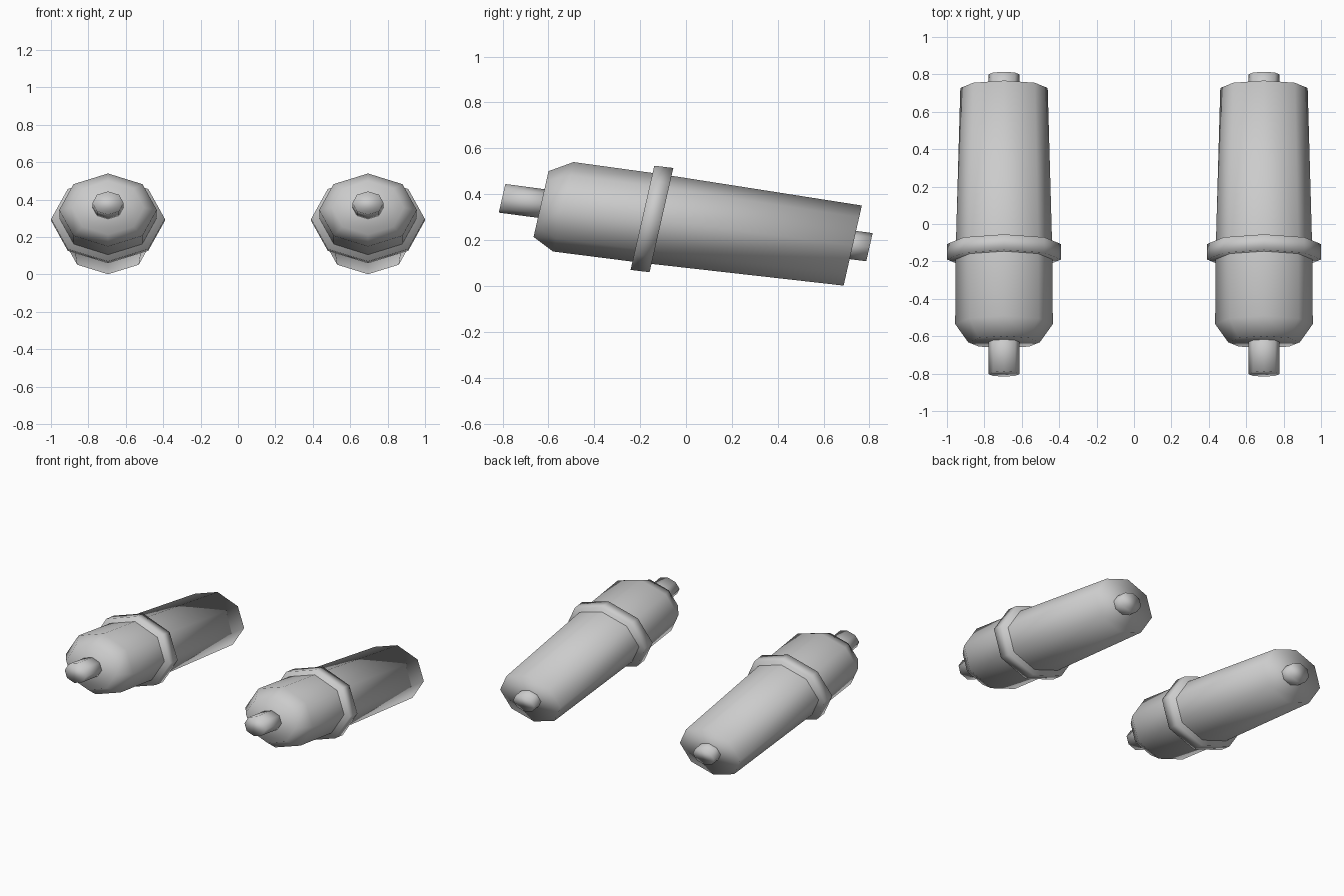
import bpy, bmesh, math

if "Cube" in bpy.data.objects:
    bpy.data.objects.remove(bpy.data.objects["Cube"])

SIDES = 8
X_STRETCH = 1.305           # cross-sections are wider than tall
UP = (0.222, 0.975)         # y, z direction of the leaning cross-sections
X_CENTRE = 0.695


def lathe(name, rings, side):
    """Loft octagonal rings (y, z, radius) into a closed smooth solid."""
    bm = bmesh.new()
    loops = []
    for y, z, r in rings:
        loop = []
        for i in range(SIDES):
            a = 2 * math.pi * i / SIDES
            c, s = math.cos(a) * r, math.sin(a) * r
            loop.append(bm.verts.new((side * X_CENTRE + c * X_STRETCH,
                                      y + s * UP[0], z + s * UP[1])))
        loops.append(loop)
    for a, b in zip(loops, loops[1:]):
        for i in range(SIDES):
            j = (i + 1) % SIDES
            bm.faces.new((a[i], a[j], b[j], b[i]))
    bm.faces.new(loops[0])
    bm.faces.new(loops[-1])
    bmesh.ops.recalc_face_normals(bm, faces=bm.faces)
    for f in bm.faces:
        f.smooth = True
    mesh = bpy.data.meshes.new(name)
    bm.to_mesh(mesh)
    bm.free()
    obj = bpy.data.objects.new(name, mesh)
    bpy.context.collection.objects.link(obj)
    return obj


# Profiles along the tilted axis: centre y, centre z, radius
parts = {
    # chamfered front, tapering towards the back
    "pod_body": [(-0.632, 0.357, 0.147), (-0.535, 0.345, 0.200),
                 (-0.15, 0.294, 0.198), (0.727, 0.176, 0.179)],
    # raised band round the middle
    "pod_collar": [(-0.190, 0.297, 0.233), (-0.107, 0.287, 0.233)],
    # nozzle at the front
    "front_stub": [(-0.802, 0.382, 0.064), (-0.56, 0.350, 0.064)],
    # short peg at the back
    "rear_stub": [(0.66, 0.187, 0.063), (0.800, 0.169, 0.063)],
}

for side, label in ((-1, "left"), (1, "right")):
    for part, rings in parts.items():
        lathe(f"{label}_{part}", rings, side)
